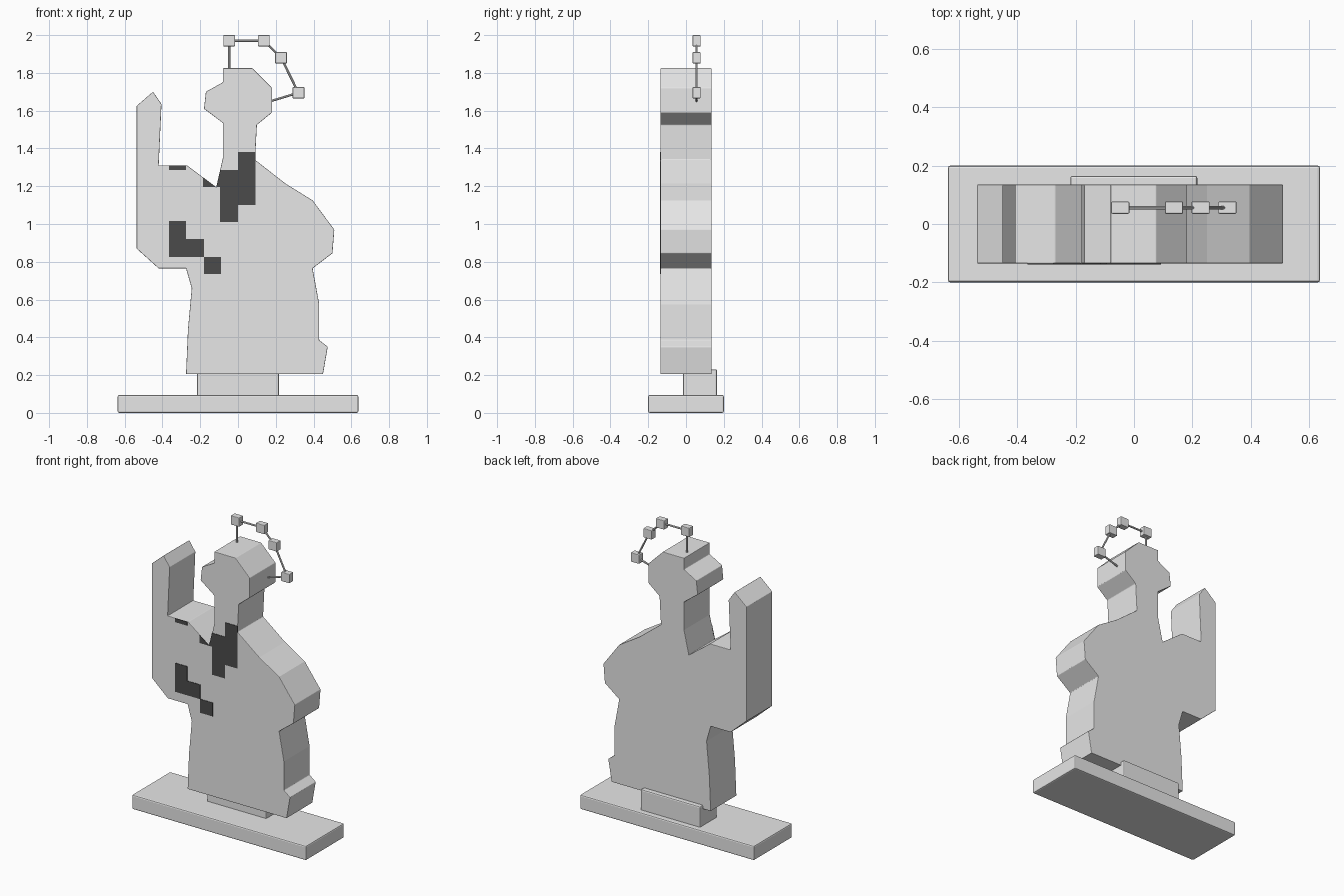
import bpy, bmesh
from mathutils import Vector

if "Cube" in bpy.data.objects:
    bpy.data.objects.remove(bpy.data.objects["Cube"])


def material(name, v):
    m = bpy.data.materials.new(name)
    m.diffuse_color = (v, v, v, 1)
    m.use_nodes = True
    m.node_tree.nodes["Principled BSDF"].inputs["Base Color"].default_value = m.diffuse_color
    return m


GREY = material("light grey", 0.8)
DARK = material("charcoal", 0.07)


def finish(bm, name, mat, bevel=0):
    bmesh.ops.recalc_face_normals(bm, faces=bm.faces)
    me = bpy.data.meshes.new(name)
    bm.to_mesh(me)
    bm.free()
    me.materials.append(mat)
    ob = bpy.data.objects.new(name, me)
    bpy.context.collection.objects.link(ob)
    if bevel:
        mod = ob.modifiers.new("soft edges", 'BEVEL')
        mod.width, mod.segments = bevel, 2
        mod.limit_method, mod.angle_limit = 'ANGLE', 0.5
    return ob


def slab(name, outline, y0, y1, mat, bevel=0):
    """Extrude an x-z outline from y0 to y1."""
    bm = bmesh.new()
    face = bm.faces.new([bm.verts.new((x, y0, z)) for x, z in outline])
    ext = bmesh.ops.extrude_face_region(bm, geom=[face])
    moved = [g for g in ext["geom"] if isinstance(g, bmesh.types.BMVert)]
    bmesh.ops.translate(bm, verts=moved, vec=(0, y1 - y0, 0))
    return finish(bm, name, mat, bevel)


def rect(x0, x1, z0, z1):
    return [(x0, z0), (x1, z0), (x1, z1), (x0, z1)]


def rod(name, a, b, r):
    a, b = Vector(a), Vector(b)
    bm = bmesh.new()
    bmesh.ops.create_cone(bm, cap_ends=True, segments=8, radius1=r, radius2=r,
                          depth=(b - a).length)
    ob = finish(bm, name, GREY)
    ob.rotation_mode = 'QUATERNION'
    ob.rotation_quaternion = (b - a).to_track_quat('Z', 'Y')
    ob.location = (a + b) / 2


# Base plate and the stem behind the figure
slab("base", rect(-0.637, 0.637, 0, 0.095), -0.2, 0.2, GREY, 0.008)
slab("stem", rect(-0.218, 0.217, 0.085, 0.23), -0.015, 0.165, GREY, 0.008)

# Figure silhouette: left side with raised arm, head, right shoulder, hip
figure = [
    (-0.275, 0.205), (-0.265, 0.44), (-0.245, 0.66), (-0.275, 0.765),
    (-0.42, 0.765), (-0.537, 0.87), (-0.537, 1.625), (-0.45, 1.70),
    (-0.405, 1.635), (-0.42, 1.31), (-0.27, 1.31), (-0.115, 1.195),
    (-0.08, 1.35), (-0.08, 1.535), (-0.18, 1.61), (-0.17, 1.70),
    (-0.08, 1.75), (-0.08, 1.825), (0.075, 1.825), (0.18, 1.72),
    (0.18, 1.59), (0.10, 1.525), (0.09, 1.34), (0.25, 1.215),
    (0.395, 1.125), (0.51, 0.97), (0.50, 0.845), (0.395, 0.765),
    (0.43, 0.575), (0.43, 0.385), (0.475, 0.35), (0.45, 0.205)]
slab("figure", figure, -0.135, 0.135, GREY, 0.003)

# Dark blocky patches on the front face
patches = [
    rect(-0.365, -0.275, 1.285, 1.31),
    [(-0.185, 1.195), (-0.115, 1.195), (-0.185, 1.247)],
    [(-0.115, 1.195), (-0.095, 1.195), (-0.095, 1.283)],
    rect(-0.095, 0, 1.01, 1.285),
    rect(0, 0.092, 1.10, 1.38),
    rect(-0.365, -0.275, 0.825, 1.015),
    rect(-0.275, -0.18, 0.825, 0.92),
    rect(-0.18, -0.09, 0.735, 0.825)]
for i, p in enumerate(patches):
    slab(f"dark_patch_{i + 1}", p, -0.138, -0.133, DARK)

# Arc of small blocks joined by thin rods above the head
Y = 0.056
blocks = [(-0.047, 1.97), (0.137, 1.97), (0.228, 1.88), (0.32, 1.695)]
for i, (x, z) in enumerate(blocks):
    slab(f"halo_block_{i + 1}", rect(x - 0.031, x + 0.031, z - 0.03, z + 0.03),
         Y - 0.021, Y + 0.021, GREY, 0.004)
path = [(-0.047, 1.80)] + blocks + [(0.165, 1.648)]
for i, (a, b) in enumerate(zip(path, path[1:])):
    rod(f"halo_rod_{i + 1}", (a[0], Y, a[1]), (b[0], Y, b[1]), 0.006)
